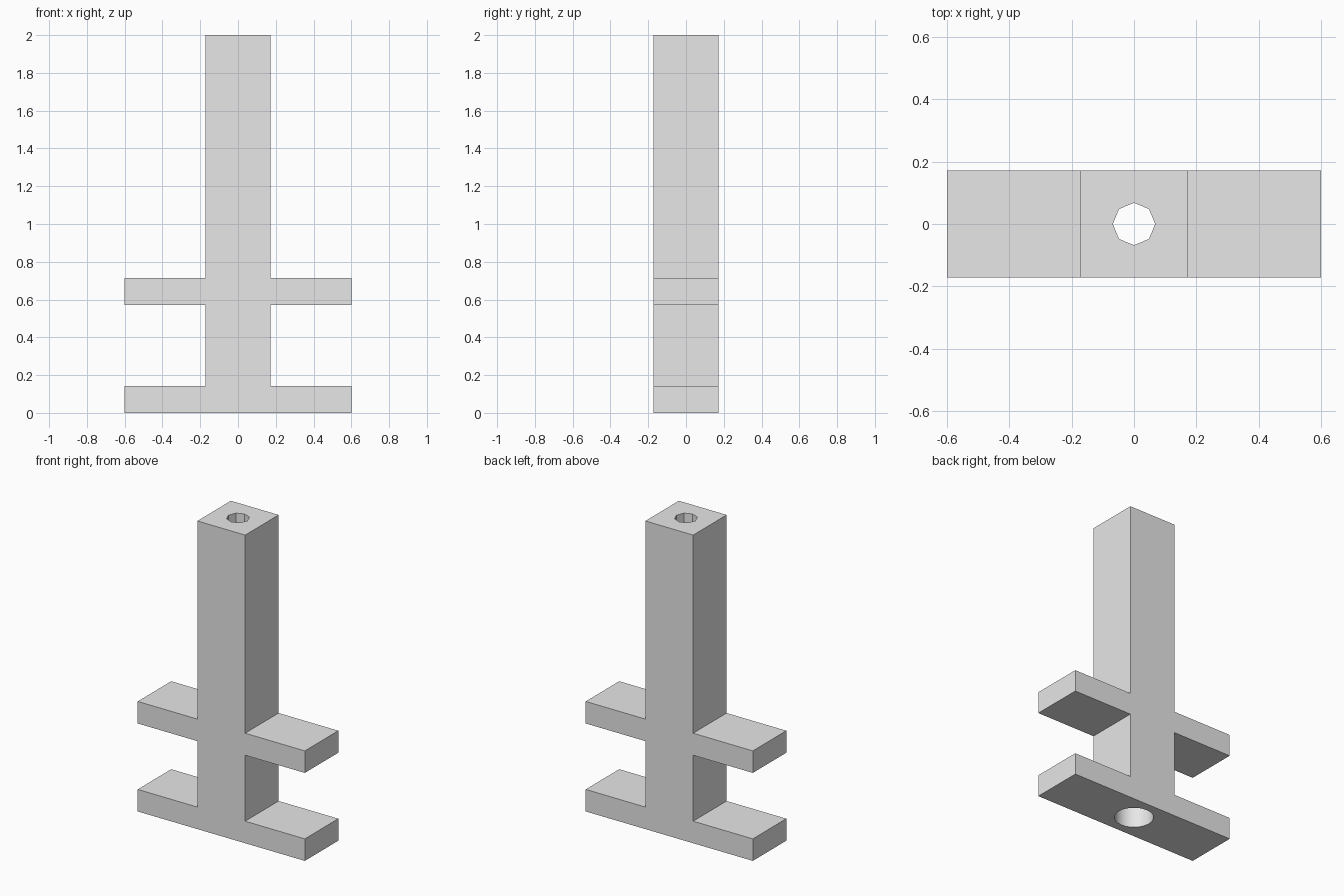
import bpy, bmesh

cube = bpy.data.objects.get("Cube")
if cube:
    bpy.data.objects.remove(cube, do_unlink=True)

# Single light grey material
grey = bpy.data.materials.new("light_grey")
grey.use_nodes = True
colour = (0.8, 0.8, 0.8, 1)
grey.diffuse_color = colour
grey.node_tree.nodes["Principled BSDF"].inputs["Base Color"].default_value = colour

POST, ARM, DEPTH = 0.1715, 0.6, 0.1715


def add_object(name, bm):
    bmesh.ops.recalc_face_normals(bm, faces=bm.faces)
    mesh = bpy.data.meshes.new(name)
    bm.to_mesh(mesh)
    bm.free()
    obj = bpy.data.objects.new(name, mesh)
    bpy.context.collection.objects.link(obj)
    mesh.materials.append(grey)
    return obj


def drill(target, name, radius, sides, low, high):
    """Cut a vertical hole between two heights."""
    bpy.ops.mesh.primitive_cylinder_add(vertices=sides, radius=radius,
                                        depth=high - low,
                                        location=(0, 0, (low + high) / 2))
    cutter = bpy.context.object
    cutter.name = name
    cutter.data.materials.append(grey)
    cutter.hide_render = True
    mod = target.modifiers.new(name, "BOOLEAN")
    mod.operation = "DIFFERENCE"
    mod.solver = "EXACT"
    mod.object = cutter
    bpy.context.view_layer.objects.active = target
    bpy.ops.object.modifier_apply(modifier=name)
    bpy.data.objects.remove(cutter, do_unlink=True)


# Post with two pairs of arms: one half outline, mirrored, then extruded
half = [(ARM, 0), (ARM, 0.143), (POST, 0.143), (POST, 0.571),
        (ARM, 0.571), (ARM, 0.714), (POST, 0.714), (POST, 2)]
outline = half + [(-x, z) for x, z in reversed(half)]
bm = bmesh.new()
face = bm.faces.new([bm.verts.new((x, -DEPTH, z)) for x, z in outline])
extruded = bmesh.ops.extrude_face_region(bm, geom=[face], use_keep_orig=True)
bmesh.ops.translate(bm, vec=(0, 2 * DEPTH, 0),
                    verts=[v for v in extruded["geom"]
                           if isinstance(v, bmesh.types.BMVert)])
post = add_object("post_with_arms", bm)

# Narrow screw hole through the top, wide bore from below
drill(post, "screw_hole", 0.068, 8, -0.1, 2.1)
drill(post, "wide_bore", 0.116, 24, -0.1, 1.714)

# Smooth the round bore, keep every corner sharp
bpy.ops.object.select_all(action="DESELECT")
post.select_set(True)
bpy.context.view_layer.objects.active = post
bpy.ops.object.shade_smooth_by_angle(angle=0.5)
